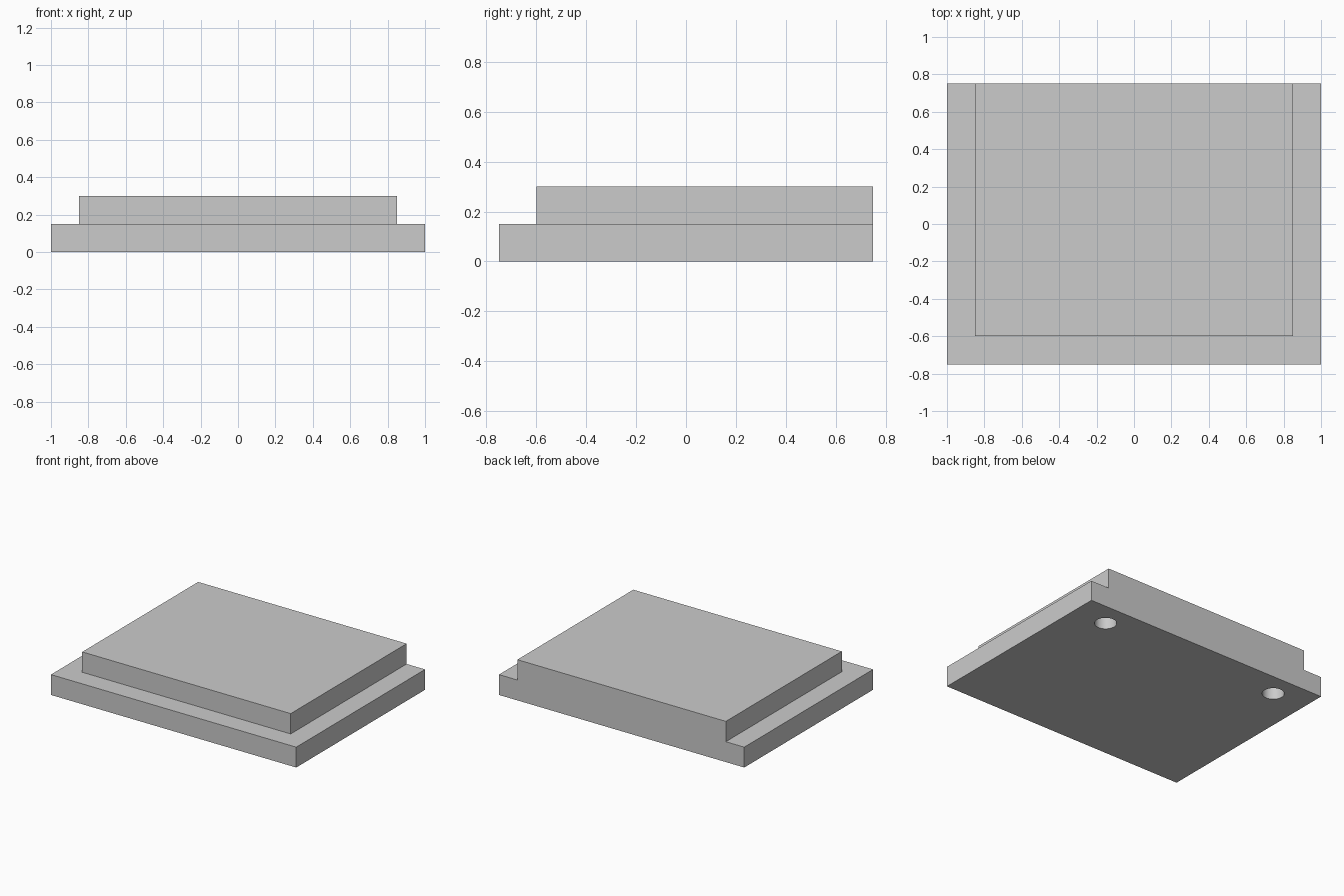
import bpy
import math

cube = bpy.data.objects.get("Cube")
if cube:
    bpy.data.objects.remove(cube, do_unlink=True)

STEP = 0.15          # height of each tier
HOLE_RADIUS = 0.074
HOLE_X, HOLE_Y = 0.73, 0.575

grey = bpy.data.materials.new("plain grey")
grey.use_nodes = True
colour = (0.6, 0.6, 0.6, 1)
grey.diffuse_color = colour
grey.node_tree.nodes["Principled BSDF"].inputs["Base Color"].default_value = colour


def box(name, low, high):
    """Box between two opposite corners."""
    centre = [(a + b) / 2 for a, b in zip(low, high)]
    bpy.ops.mesh.primitive_cube_add(size=1, location=centre)
    obj = bpy.context.object
    obj.name = name
    obj.scale = [b - a for a, b in zip(low, high)]
    bpy.ops.object.transform_apply(location=True, rotation=False, scale=True)
    obj.data.materials.append(grey)
    return obj


def combine(target, tool, operation):
    """Apply a boolean and remove the tool object."""
    tool.hide_render = True
    mod = target.modifiers.new(operation.lower(), "BOOLEAN")
    mod.operation = operation
    mod.solver = "EXACT"
    mod.object = tool
    bpy.context.view_layer.objects.active = target
    bpy.ops.object.modifier_apply(modifier=mod.name)
    bpy.data.objects.remove(tool, do_unlink=True)


# Wide base with a raised platform flush at the back
base = box("stepped_base", (-1, -0.75, 0), (1, 0.75, STEP))
platform = box("raised_platform", (-0.85, -0.6, 0), (0.85, 0.75, 2 * STEP))
combine(base, platform, "UNION")

# Blind round holes under the back corners
for side in (-1, 1):
    bpy.ops.mesh.primitive_cylinder_add(
        vertices=48, radius=HOLE_RADIUS, depth=2 * STEP,
        location=(side * HOLE_X, HOLE_Y, 0))
    cutter = bpy.context.object
    cutter.name = "hole_cutter"
    cutter.data.materials.append(grey)
    combine(base, cutter, "DIFFERENCE")

# Merge coplanar faces and smooth the hole walls
bpy.ops.object.select_all(action="DESELECT")
base.select_set(True)
bpy.context.view_layer.objects.active = base
bpy.ops.object.mode_set(mode="EDIT")
bpy.ops.mesh.select_all(action="SELECT")
bpy.ops.mesh.dissolve_limited(angle_limit=math.radians(1))
bpy.ops.object.mode_set(mode="OBJECT")
bpy.ops.object.shade_smooth_by_angle(angle=math.radians(30))
